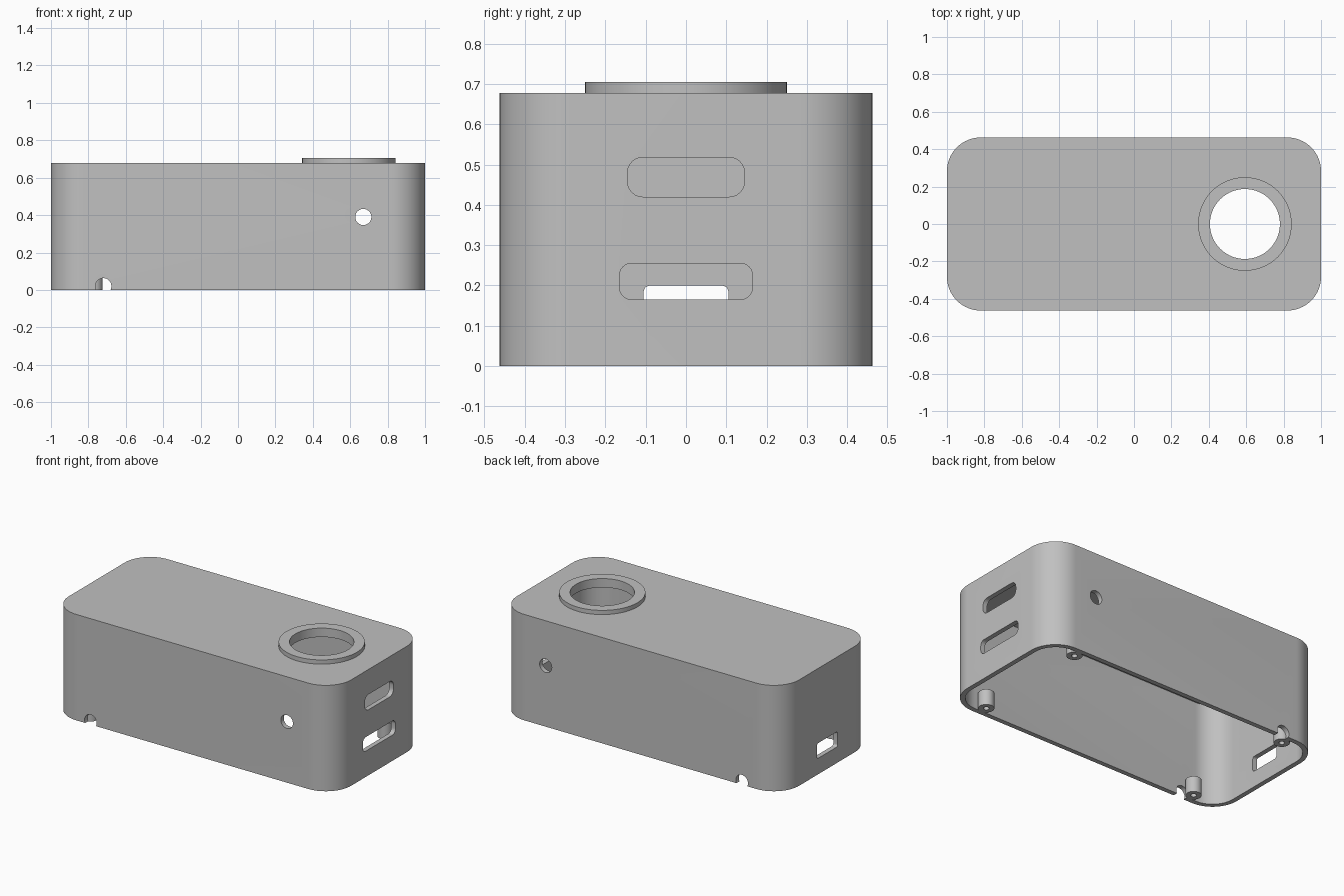
import bpy, bmesh, math
from mathutils import Matrix

cube = bpy.data.objects.get("Cube")
if cube:
    bpy.data.objects.remove(cube, do_unlink=True)

gray = bpy.data.materials.new("plain_gray")
gray.use_nodes = True
COLOR = (0.53, 0.53, 0.53, 1)
gray.diffuse_color = COLOR
gray.node_tree.nodes["Principled BSDF"].inputs["Base Color"].default_value = COLOR

# Turn a prism drawn in XY so that it runs along the given axis
AXES = {"z": Matrix.Identity(4),
        "x": Matrix(((0, 0, 1, 0), (1, 0, 0, 0), (0, 1, 0, 0), (0, 0, 0, 1))),
        "y": Matrix.Rotation(math.pi / 2, 4, "X")}


def prism(name, center, width, height, radius, depth, axis="z", steps=12):
    """Rounded rectangle extruded along an axis; a full radius gives a cylinder."""
    bm = bmesh.new()
    a, b = width / 2 - radius, height / 2 - radius
    points = []
    for i, (sx, sy) in enumerate(((1, 1), (-1, 1), (-1, -1), (1, -1))):
        for k in range(steps + 1):
            t = (i + k / steps) * math.pi / 2
            points.append((sx * a + radius * math.cos(t),
                           sy * b + radius * math.sin(t), -depth / 2))
    verts = [bm.verts.new(p) for p in points]
    bmesh.ops.remove_doubles(bm, verts=verts, dist=1e-5)
    face = bm.faces.new([v for v in verts if v.is_valid])
    top = bmesh.ops.extrude_face_region(bm, geom=[face])["geom"]
    bmesh.ops.translate(bm, vec=(0, 0, depth),
                        verts=[g for g in top if isinstance(g, bmesh.types.BMVert)])
    bm.transform(Matrix.Translation(center) @ AXES[axis])
    bmesh.ops.recalc_face_normals(bm, faces=bm.faces)
    mesh = bpy.data.meshes.new(name)
    bm.to_mesh(mesh)
    bm.free()
    mesh.materials.append(gray)
    obj = bpy.data.objects.new(name, mesh)
    bpy.context.collection.objects.link(obj)
    return obj


def cylinder(name, center, radius, depth, axis="z", steps=12):
    return prism(name, center, 2 * radius, 2 * radius, radius, depth, axis, steps)


def cut(target, cutter):
    """Subtract the cutter and throw it away."""
    mod = target.modifiers.new("cut", "BOOLEAN")
    mod.operation, mod.solver, mod.object = "DIFFERENCE", "EXACT", cutter
    bpy.context.view_layer.objects.active = target
    bpy.ops.object.modifier_apply(modifier=mod.name)
    bpy.data.objects.remove(cutter, do_unlink=True)


def finish(obj):
    bpy.ops.object.select_all(action="DESELECT")
    obj.select_set(True)
    bpy.context.view_layer.objects.active = obj
    bpy.ops.object.shade_smooth_by_angle(angle=math.radians(30))


LENGTH, WIDTH, HEIGHT, WALL, CORNER = 2.0, 0.925, 0.678, 0.03, 0.18
RING_X, RING_R, BORE_R = 0.593, 0.25, 0.187

# Hollow case, open underneath
case = prism("case", (0, 0, HEIGHT / 2), LENGTH, WIDTH, CORNER, HEIGHT, steps=16)
cut(case, prism("cavity", (0, 0, HEIGHT / 2 - WALL), LENGTH - 2 * WALL,
                WIDTH - 2 * WALL, CORNER - WALL, HEIGHT, steps=16))

# Round opening in the lid
cut(case, cylinder("bore", (RING_X, 0, HEIGHT), BORE_R, 0.3, steps=20))

# Side holes and cable notches, through both long walls
cut(case, cylinder("side_hole", (0.67, 0, 0.39), 0.043, 1.2, "y"))
cut(case, cylinder("cable_notch", (-0.72, 0, 0.02), 0.043, 1.2, "y"))

# Port openings in the left end: centre height, width, height, radius
for z, w, h, r in ((0.469, 0.29, 0.098, 0.038),
                   (0.21, 0.33, 0.09, 0.03),
                   (0.109, 0.176, 0.07, 0.02)):
    cut(case, prism("port", (1, 0, z), w, h, r, 0.2, "x", 6))

# Socket opening and three vents in the right end
cut(case, prism("socket", (-1, 0, 0.151), 0.21, 0.097, 0.015, 0.2, "x", 6))
for i in range(3):
    cut(case, prism("vent", (-1, 0, 0.24 + i * 0.0875), 0.4, 0.03, 0.0149, 0.2, "x", 6))
finish(case)

# Raised collar around the lid opening
collar = cylinder("collar", (RING_X, 0, HEIGHT + 0.0135), RING_R, 0.027, steps=20)
cut(collar, cylinder("collar_bore", (RING_X, 0, HEIGHT), BORE_R, 0.3, steps=20))
finish(collar)

# Screw posts inside the four corners
for sx, end in ((1, "left"), (-1, "right")):
    for sy, side in ((1, "back"), (-1, "front")):
        post = cylinder(f"screw_post_{side}_{end}", (sx * 0.77, sy * 0.39, 0.05),
                        0.046, 0.1, steps=8)
        cut(post, cylinder("screw_hole", (sx * 0.77, sy * 0.39, 0.03),
                           0.017, 0.1, steps=5))
        finish(post)
